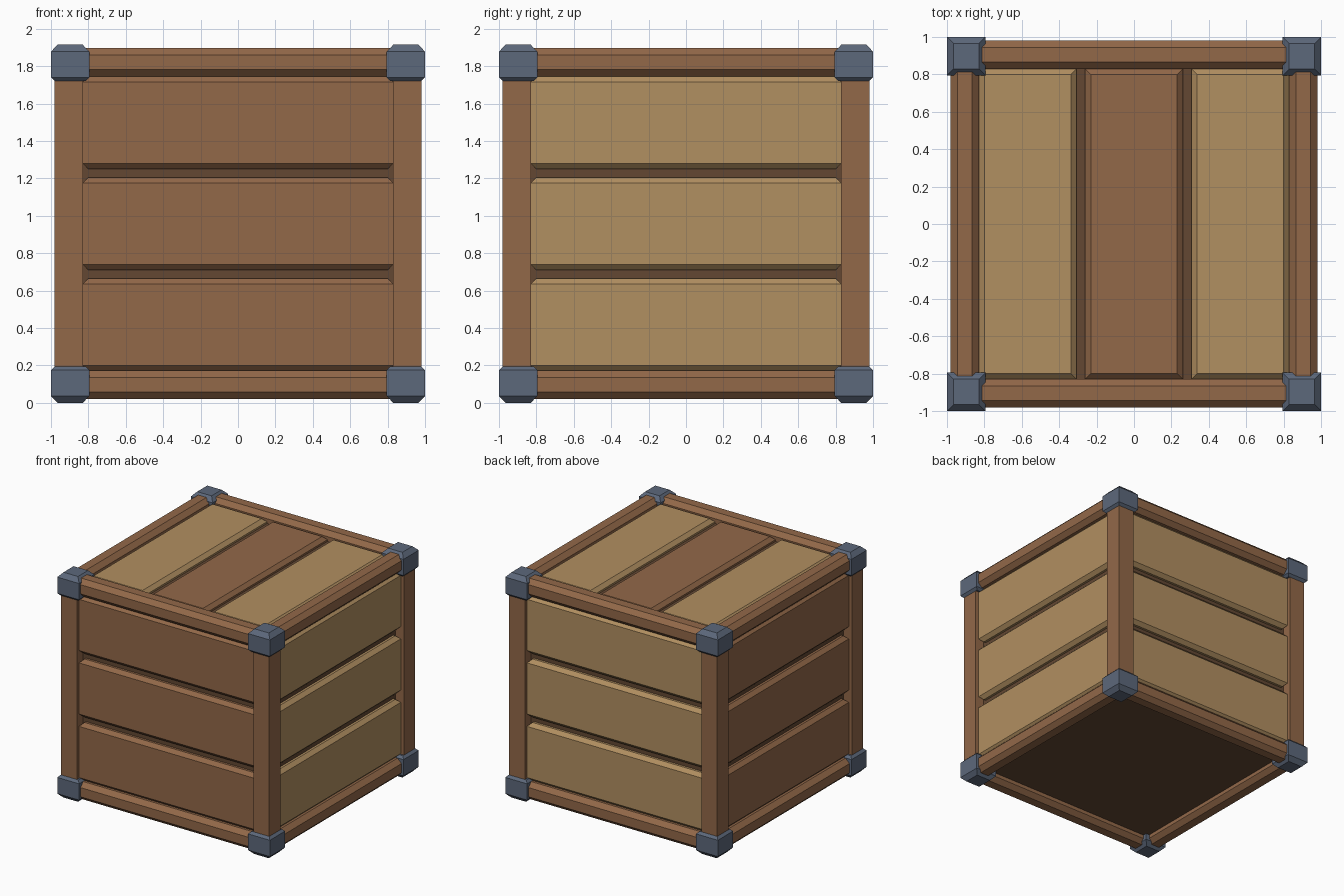
import bpy, bmesh, math
from mathutils import Matrix

if "Cube" in bpy.data.objects:
    bpy.data.objects.remove(bpy.data.objects["Cube"])


def material(name, hexcol):
    lin = [(int(hexcol[i:i + 2], 16) / 255) ** 2.2 for i in (0, 2, 4)]
    m = bpy.data.materials.new(name)
    m.diffuse_color = (*lin, 1)
    m.use_nodes = True
    m.node_tree.nodes["Principled BSDF"].inputs["Base Color"].default_value = m.diffuse_color
    return m


BROWN = material("brown wood", "91684A")
TAN = material("tan wood", "B08E61")
DARK = material("dark wood", "634936")
METAL = material("blue grey metal", "5D687A")
H = 1.915  # total height


def loft(name, rings, mat, matrix=Matrix()):
    """Skin a stack of equal-length rings and cap both ends."""
    bm = bmesh.new()
    vs = [[bm.verts.new(p) for p in r] for r in rings]
    n = len(rings[0])
    for a, b in zip(vs, vs[1:]):
        for i in range(n):
            j = (i + 1) % n
            bm.faces.new((a[i], a[j], b[j], b[i]))
    bm.faces.new(vs[0])
    bm.faces.new(vs[-1])
    bm.transform(matrix)
    bmesh.ops.recalc_face_normals(bm, faces=bm.faces)
    me = bpy.data.meshes.new(name)
    bm.to_mesh(me)
    bm.free()
    me.materials.append(mat)
    ob = bpy.data.objects.new(name, me)
    bpy.context.collection.objects.link(ob)
    return ob


def rect(a0, a1, b0, b1):
    return [(a0, b0), (a1, b0), (a1, b1), (a0, b1)]


def box(name, x0, x1, y0, y1, z0, z1, mat, matrix=Matrix()):
    r = rect(x0, x1, y0, y1)
    return loft(name, [[(x, y, z) for x, y in r] for z in (z0, z1)], mat, matrix)


# dark core seen in the gaps and from below
box("inner_core", -0.9, 0.9, -0.9, 0.9, 0.09, 1.82, DARK)

C = 0.03  # plank chamfer
sides = [("front", BROWN), ("right", TAN), ("back", TAN), ("left", BROWN)]
for k, (side, mat) in enumerate(sides):
    turn = Matrix.Rotation(k * math.pi / 2, 4, 'Z')

    # three horizontal planks
    for i in range(3):
        z0 = 0.17 + 0.54 * i
        z1 = z0 + 0.495
        rings = [(-0.95, 0.83, C), (-0.92, 0.80, 0), (-0.88, 0.80, 0)]
        loft(f"{side}_plank_{i + 1}",
             [[(x, y, z) for x, z in rect(-w, w, z0 + c, z1 - c)] for y, w, c in rings],
             mat, turn)

    # chamfered bottom and top rails
    h, s = 0.076, 0.039
    octagon = [(-s, -h), (s, -h), (h, -s), (h, s), (s, h), (-s, h), (-h, s), (-h, -s)]
    for level, zc in (("bottom", 0.097), ("top", 1.822)):
        loft(f"{side}_{level}_rail",
             [[(x, -0.905 + a, zc + b) for a, b in octagon] for x in (-0.85, 0.85)],
             BROWN, turn)

    # square corner post
    box(f"{side}_post", 0.83, 0.98, -0.98, -0.83, 0.1, H - 0.1, BROWN, turn)

    # metal corner caps, the lower one mirrored
    cap = [(H, 0.035), (1.878, 0), (1.74, 0), (1.72, 0.02)]
    for level in ("top", "bottom"):
        loft(f"{side}_{level}_corner_cap",
             [[(x, y, z if level == "top" else H - z)
               for x, y in rect(0.795 + c, 1 - c, -1 + c, -0.795 - c)] for z, c in cap],
             METAL, turn)

# lid planks, chamfered all round
for i, mat in enumerate((TAN, BROWN, TAN)):
    x0 = -0.83 + 0.569 * i
    x1 = x0 + 0.522
    loft(f"lid_plank_{i + 1}",
         [[(x, y, z) for x, y in rect(x0 + c, x1 - c, -0.83 + c, 0.83 - c)]
          for z, c in ((1.80, 0), (1.835, 0), (1.865, C))], mat)
